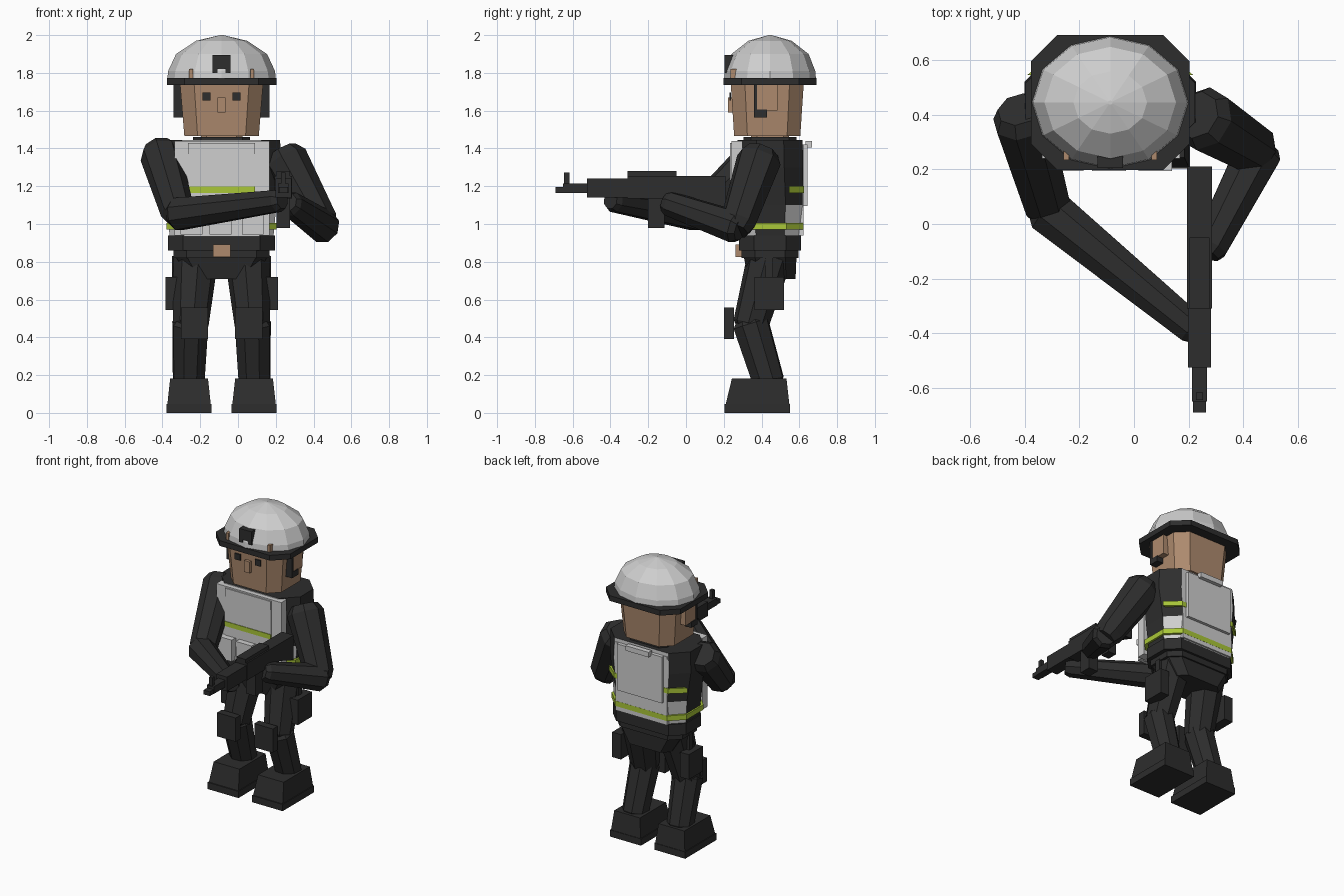
import bpy, math
from mathutils import Vector

if "Cube" in bpy.data.objects:
    bpy.data.objects.remove(bpy.data.objects["Cube"])

CX = -0.087  # body centre line
CY = 0.445


def material(name, r, g, b):
    m = bpy.data.materials.new(name)
    m.use_nodes = True
    m.diffuse_color = (r, g, b, 1)
    bsdf = next(n for n in m.node_tree.nodes if n.type == 'BSDF_PRINCIPLED')
    bsdf.inputs["Base Color"].default_value = (r, g, b, 1)
    bsdf.inputs["Roughness"].default_value = 0.8
    return m


DARK = material("charcoal", 0.026, 0.026, 0.026)
WHITE = material("pale grey", 0.62, 0.62, 0.62)
SKIN = material("skin", 0.42, 0.255, 0.155)
GREEN = material("reflective lime", 0.4, 0.57, 0.04)


def loft(name, rings, *mats):
    """Skin a stack of equal-length rings and cap both ends."""
    n = len(rings[0])
    verts = [p for ring in rings for p in ring]
    faces = [(k * n + i, k * n + (i + 1) % n, (k + 1) * n + (i + 1) % n, (k + 1) * n + i)
             for k in range(len(rings) - 1) for i in range(n)]
    faces += [tuple(reversed(range(n))), tuple(range(len(verts) - n, len(verts)))]
    me = bpy.data.meshes.new(name)
    me.from_pydata(verts, [], faces)
    for m in mats:
        me.materials.append(m)
    ob = bpy.data.objects.new(name, me)
    bpy.context.collection.objects.link(ob)
    return ob


def octagon(z, hx, hy, c, cx=CX, cy=CY):
    a, b = hx - c, hy - c
    return [(cx + x, cy + y, z) for x, y in
            [(a, -hy), (hx, -b), (hx, b), (a, hy), (-a, hy), (-hx, b), (-hx, -b), (-a, -hy)]]


def rect(z, x0, x1, y0, y1):
    return [(x0, y0, z), (x1, y0, z), (x1, y1, z), (x0, y1, z)]


def box(name, x0, x1, y0, y1, z0, z1, mat):
    return loft(name, [rect(z0, x0, x1, y0, y1), rect(z1, x0, x1, y0, y1)], mat)


def pair(name, dx0, dx1, *rest):
    """Two mirrored boxes about the body centre line."""
    box("left_" + name, CX + dx0, CX + dx1, *rest)
    box("right_" + name, CX - dx1, CX - dx0, *rest)


def limb(name, a, b, ra, rb, mat=DARK, blunt=0.03):
    """Eight-sided tapered limb with bevelled ends."""
    a, b = Vector(a), Vector(b)
    d = b - a
    q = d.to_track_quat('Z', 'Y')
    rings = []
    for s, r in ((0, ra * 0.75), (blunt, ra), (d.length - blunt, rb), (d.length, rb * 0.75)):
        rings.append([a + q @ Vector((r * math.cos(t), r * math.sin(t), s))
                      for t in [math.pi * (2 * i + 1) / 8 for i in range(8)]])
    return loft(name, rings, mat)


# Helmet
dome = [(1.77, 1), (1.81, 0.985), (1.9, 0.84), (1.97, 0.47), (2.0, 0.03)]
loft("helmet_dome", [[(CX + 0.287 * s * math.cos(i * math.pi / 6),
                       CY + 0.243 * s * math.sin(i * math.pi / 6), z)
                      for i in range(12)] for z, s in dome], WHITE)
loft("helmet_brim", [octagon(z, 0.29, 0.247, 0.095) for z in (1.735, 1.772)], DARK)
box("helmet_mount", CX - 0.047, CX + 0.047, 0.205, 0.27, 1.82, 1.895, DARK)
pair("mount_foot", 0.022, 0.047, 0.205, 0.25, 1.8, 1.82, DARK)
pair("helmet_clip", 0.152, 0.172, 0.235, 0.28, 1.77, 1.82, SKIN)

# Head
loft("head", [octagon(1.465, 0.197, 0.175, 0.07, cy=0.43),
              octagon(1.74, 0.22, 0.193, 0.075, cy=0.43)], SKIN)
box("nose", CX - 0.021, CX + 0.021, 0.222, 0.26, 1.59, 1.67, SKIN)
pair("eye", 0.058, 0.1, 0.229, 0.238, 1.655, 1.697, DARK)
pair("ear", 0.19, 0.25, 0.377, 0.485, 1.6, 1.735, SKIN)
pair("chin_strap", 0.19, 0.255, 0.36, 0.377, 1.57, 1.74, DARK)
pair("headset", 0.19, 0.255, 0.36, 0.43, 1.565, 1.605, DARK)
loft("neck", [octagon(z, 0.11, 0.1, 0.03) for z in (1.42, 1.48)], SKIN)
loft("collar", [octagon(z, 0.15, 0.14, 0.04) for z in (1.43, 1.46)], DARK)

# Torso, with the pale vest on the front, back and lower corners
torso = loft("torso", [octagon(0.935, 0.275, 0.165, 0.09),
                       octagon(1.1, 0.29, 0.172, 0.09),
                       octagon(1.3, 0.315, 0.175, 0.1),
                       octagon(1.445, 0.31, 0.172, 0.1)], DARK, WHITE)
for f in torso.data.polygons:
    low = f.center.z < 1.1
    if abs(f.normal.y) > 0.9 or (low and abs(f.normal.y) > 0.4):
        f.material_index = 1
box("vest_front", CX - 0.25, CX + 0.255, 0.24, 0.3, 0.94, 1.44, WHITE)
box("chest_strip", CX - 0.178, CX + 0.178, 0.232, 0.25, 1.37, 1.43, WHITE)
box("chest_panel", CX - 0.178, CX + 0.178, 0.234, 0.25, 1.1, 1.37, WHITE)
box("front_band", CX - 0.178, CX + 0.178, 0.23, 0.245, 1.165, 1.198, GREEN)
for i, x in enumerate((-0.16, -0.005, 0.165)):
    box(f"pouch_{i}", CX + x - 0.058, CX + x + 0.058, 0.2, 0.25, 0.945, 1.09, WHITE)
    box(f"pouch_flap_{i}", CX + x - 0.062, CX + x + 0.062, 0.194, 0.25, 1.06, 1.1, WHITE)
loft("lower_band", [octagon(z, 0.292, 0.183, 0.09, cy=0.44) for z in (0.97, 1.006)], GREEN)
box("vest_front_skirt", CX - 0.2, CX + 0.2, 0.235, 0.3, 0.935, 0.97, WHITE)

# Back panels
box("vest_back", CX - 0.2, CX + 0.2, 0.58, 0.622, 0.94, 1.42, WHITE)
box("back_plate", CX - 0.175, CX + 0.175, 0.61, 0.642, 1.095, 1.42, WHITE)
box("back_handle", CX - 0.09, CX + 0.09, 0.632, 0.668, 1.405, 1.44, WHITE)
back_band = loft("back_band", [[(CX + x, y, z) for x, y in
                 ((0.305, 0.545), (0.21, 0.625), (-0.21, 0.625), (-0.305, 0.545))]
                 for z in (1.165, 1.2)], GREEN)

# Waist and hips
loft("waist", [octagon(z, 0.283, 0.165, 0.08) for z in (0.86, 0.94)], DARK)
loft("belt", [octagon(z, 0.255, 0.15, 0.07) for z in (0.82, 0.89)], DARK)
box("buckle", CX - 0.046, CX + 0.046, 0.262, 0.31, 0.825, 0.892, SKIN)
loft("hips", [octagon(0.71, 0.17, 0.125, 0.05, cy=0.455),
              octagon(0.83, 0.245, 0.14, 0.06)], DARK)

# Legs and boots
for side, s in (("left", 1), ("right", -1)):
    limb(side + "_thigh", (CX + s * 0.135, 0.45, 0.85), (CX + s * 0.165, 0.335, 0.44), 0.12, 0.095)
    limb(side + "_shin", (CX + s * 0.165, 0.335, 0.5), (CX + s * 0.175, 0.445, 0.14), 0.1, 0.088)
    x = CX + s * 0.172
    loft(side + "_boot", [rect(0.045, x - 0.115, x + 0.115, 0.21, 0.547),
                          rect(0.182, x - 0.1, x + 0.1, 0.243, 0.532)], DARK)
    box(side + "_sole", x - 0.12, x + 0.12, 0.203, 0.55, 0, 0.047, DARK)
pair("knee_pad", 0.072, 0.216, 0.202, 0.255, 0.39, 0.557, DARK)
pair("thigh_pouch", 0.23, 0.298, 0.362, 0.518, 0.545, 0.72, DARK)
pair("pouch_strap", 0.22, 0.262, 0.42, 0.46, 0.72, 0.83, DARK)

# Arms reaching to the rifle
limb("right_upper_arm", (-0.42, 0.42, 1.4), (-0.31, 0.04, 1.03), 0.11, 0.09, blunt=0.05)
limb("right_forearm", (-0.34, 0.07, 1.05), (0.235, -0.4, 1.125), 0.092, 0.062)
limb("left_upper_arm", (0.23, 0.4, 1.38), (0.46, 0.26, 0.965), 0.12, 0.095, blunt=0.05)
limb("left_forearm", (0.47, 0.29, 0.975), (0.265, -0.11, 1.115), 0.09, 0.068)

# Rifle, pointing forward
GX = 0.24


def gun_part(name, w, *ends):
    box("rifle_" + name, GX - w, GX + w, *ends, DARK)


gun_part("receiver", 0.046, -0.31, 0.06, 1.135, 1.255)
gun_part("rail", 0.036, -0.31, -0.05, 1.25, 1.28)
gun_part("handguard", 0.042, -0.525, -0.31, 1.14, 1.24)
gun_part("barrel", 0.027, -0.65, -0.52, 1.165, 1.215)
gun_part("muzzle", 0.024, -0.69, -0.64, 1.165, 1.195)
gun_part("front_sight", 0.012, -0.645, -0.618, 1.2, 1.272)
gun_part("magazine", 0.036, -0.2, -0.115, 0.98, 1.15)
gun_part("grip", 0.03, 0.0, 0.07, 1.02, 1.14)
loft("rifle_stock", [[(GX + x, y, z) for x, z in
                      ((-0.046, z0), (0.046, z0), (0.046, 1.255), (-0.046, 1.255))]
                     for y, z0 in ((0.21, 1.08), (0.05, 1.135))], DARK)
